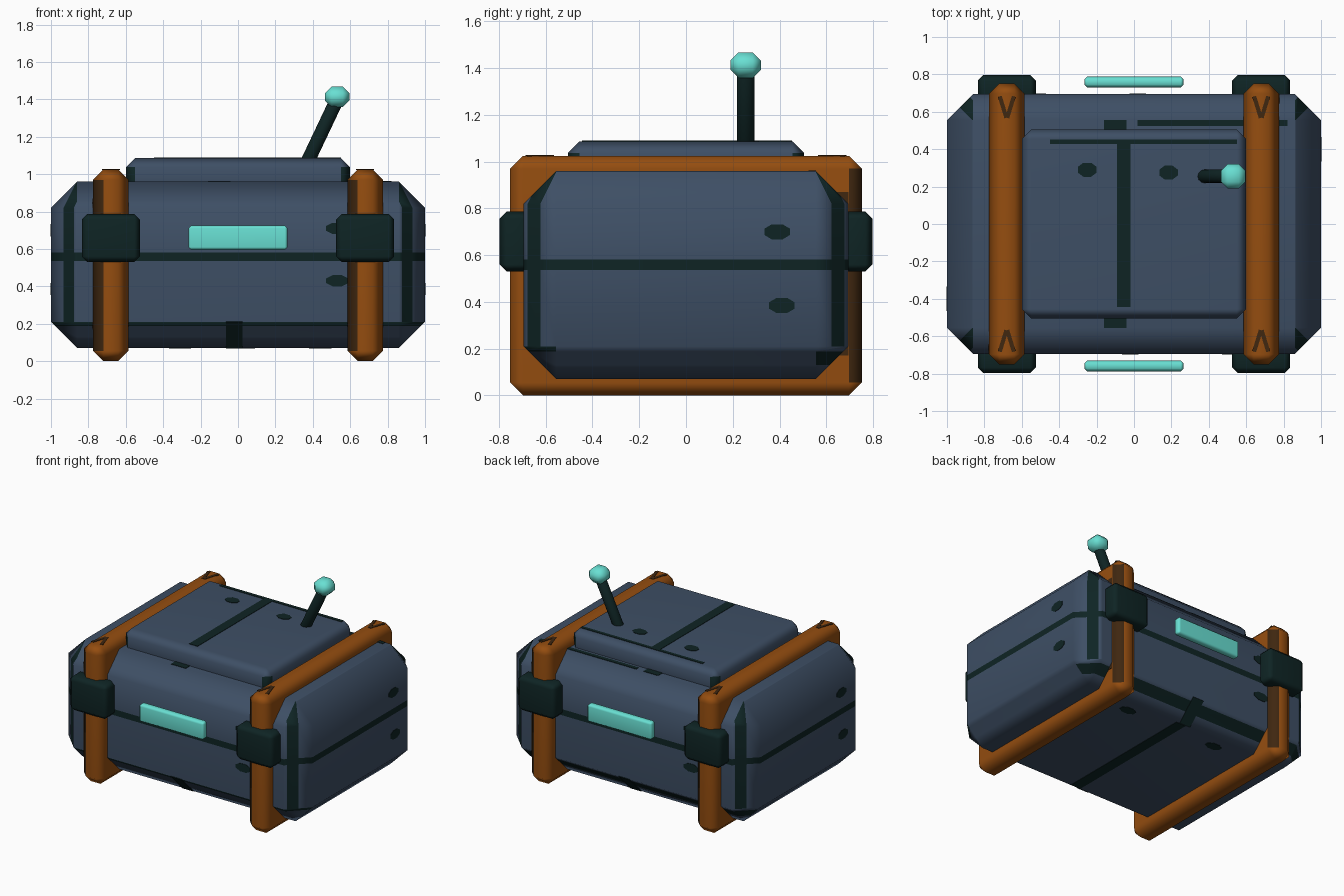
import bpy, bmesh, math
from mathutils import Vector, Matrix, Euler

old = bpy.data.objects.get("Cube")
if old:
    bpy.data.objects.remove(old, do_unlink=True)


def material(name, rgb):
    m = bpy.data.materials.new(name)
    m.use_nodes = True
    m.diffuse_color = (*rgb, 1)
    m.node_tree.nodes["Principled BSDF"].inputs["Base Color"].default_value = (*rgb, 1)
    return m


SLATE = material("slate_blue", (0.048, 0.078, 0.13))
DARK = material("dark_green", (0.0045, 0.0176, 0.0176))
ORANGE = material("burnt_orange", (0.30, 0.075, 0.005))
BROWN = material("dark_brown", (0.05, 0.02, 0.005))
CYAN = material("bright_cyan", (0.14, 0.74, 0.65))


def finish(bm, name, mats, loc=(0, 0, 0), rot=(0, 0, 0), smooth=True):
    """Turn a bmesh into a shaded object."""
    me = bpy.data.meshes.new(name)
    bm.normal_update()
    for f in bm.faces:
        f.smooth = smooth
    bm.to_mesh(me)
    bm.free()
    for m in mats:
        me.materials.append(m)
    ob = bpy.data.objects.new(name, me)
    ob.location, ob.rotation_euler = loc, rot
    bpy.context.scene.collection.objects.link(ob)
    if smooth:
        ob.modifiers.new("weighted_normals", 'WEIGHTED_NORMAL')
    return ob


def block(lo, hi, bevel=0):
    """Box between two corners with chamfered edges."""
    bm = bmesh.new()
    lo, hi = Vector(lo), Vector(hi)
    bmesh.ops.create_cube(bm, size=1, matrix=Matrix.Translation((lo + hi) / 2)
                          @ Matrix.Diagonal((*(hi - lo), 1)))
    if bevel:
        bmesh.ops.bevel(bm, geom=bm.edges[:], offset=bevel, segments=1,
                        profile=0.5, affect='EDGES')
    bm.normal_update()
    return bm


def cut(bm, test, co, no):
    """Slice only the faces that pass the test."""
    bm.normal_update()
    faces = [f for f in bm.faces if test(f.normal)]
    geom = set(faces)
    for f in faces:
        geom.update(f.edges)
        geom.update(f.verts)
    bmesh.ops.bisect_plane(bm, geom=list(geom), plane_co=co, plane_no=no, dist=1e-5)


def plate(name, loc, size, rot=(0, 0, 0), mat=DARK):
    """Thin painted strip lying on a surface."""
    h = Vector((size[0] / 2, size[1] / 2, 0.003))
    return finish(block(-h, h), name, [mat], loc, rot, False)


def dot(name, loc, size, rot):
    """Thin oval mark."""
    bm = bmesh.new()
    bmesh.ops.create_cone(bm, cap_ends=True, segments=8, radius1=0.54, radius2=0.54, depth=0.006,
                          matrix=Matrix.Diagonal((*size, 1, 1)) @ Matrix.Rotation(math.pi / 8, 4, 'Z'))
    return finish(bm, name, [DARK], loc, rot, False)


# Main body: chamfered box with a seam and corner stripes cut into it
W, D, Z0, Z1, C = 1.0, 0.695, 0.07, 0.96, 0.14
body = block((-W, -D, Z0), (W, D, Z1), C)
SEAM = (0.537, 0.582)
for z in SEAM:
    cut(body, lambda n: abs(n.z) < 0.1, (0, 0, z), (0, 0, 1))


def is_corner(n):
    return abs(n.x) > 0.3 and abs(n.y) > 0.3 and n.z > -0.3


def is_low_edge(n):
    return abs(n.y) > 0.5 and n.z < -0.5


STRIPE = (0.2, 0.31)
for sx in (-1, 1):
    for sy in (-1, 1):
        for u in STRIPE:
            cut(body, lambda n: is_corner(n) and n.x * sx > 0 and n.y * sy > 0,
                (sx * u, 0, 0), (sx, -sy, 0))
LOW = (0.13, 0.188)
for z in LOW:
    cut(body, is_low_edge, (0, 0, z), (0, 0, 1))
body.normal_update()
for f in body.faces:
    c, n = f.calc_center_median(), f.normal
    u = abs(c.x) - abs(c.y)
    seam = abs(n.z) < 0.1 and SEAM[0] < c.z < SEAM[1]
    stripe = is_corner(n) and STRIPE[0] < u < STRIPE[1]
    low = is_low_edge(n) and (LOW[0] < c.z < LOW[1] if n.y > 0 else c.z > LOW[1])
    f.material_index = int(seam or stripe or low)
finish(body, "body", [SLATE, DARK])

# Raised lid with dark corners
lid = block((-0.6, -0.505, 0.86), (0.6, 0.505, 1.087), 0.05)
for f in lid.faces:
    f.material_index = int(is_corner(f.normal) and abs(f.normal.z) < 0.1)
finish(lid, "lid", [SLATE, DARK])

# Painted lines on the lid, body top and underside
plate("lid_line", (-0.055, 0, 1.087), (0.07, 0.89))
plate("lid_back_line", (0.05, 0.44, 1.087), (1.0, 0.025))
plate("top_edge_line", (0.42, 0.54, Z1), (0.8, 0.03))
plate("underside_line", (0.05, 0, Z0), (0.08, 1.1))
for s, side in ((-1, "front"), (1, "back")):
    plate(side + "_top_mark", (-0.1, s * 0.53, Z1), (0.12, 0.05))
    plate(side + "_lower_branch", (-s * -0.02, s * (D - C / 2), Z0 + C / 2),
          (0.09, 0.2), (-s * math.radians(135), 0, 0))

# Small oval marks; the two ends and the two long sides repeat by half a turn
for x, y in ((-0.25, 0.29), (0.185, 0.275)):
    dot("lid_mark", (x, y, 1.087), (0.1, 0.075), (0, 0, 0))
for x in (-0.31, 0.44):
    dot("underside_mark", (x, 0.46, Z0), (0.12, 0.07), (0, 0, 0))
Q = math.pi / 2
for s in (-1, 1):
    for y, z in ((0.39, 0.7), (0.41, 0.385)):
        dot("end_mark", (s * W, s * y, z), (0.11, 0.065), (Q, 0, Q))
    for z in (0.43, 0.71):
        dot("side_mark", (-s * 0.53, s * D, z), (0.12, 0.06), (Q, 0, 0))

# Two straps, each with clips front and back
for s, side in ((-1, "right"), (1, "left")):
    x = s * 0.68
    strap = block((x - 0.095, -0.752, 0), (x + 0.095, 0.752, 1.025), 0.055)
    for f in strap.faces:
        n = f.normal
        f.material_index = int(abs(n.z) < 0.1 and abs(n.x) > 0.5
                               and n.x * n.y > 0.2)
    finish(strap, side + "_strap", [ORANGE, BROWN])
    plate(side + "_strap_side_line", (s * 0.775, s * 0.67, 0.52), (0.05, 0.7),
          (Q, 0, Q), BROWN)
    for t, end in ((-1, "front"), (1, "back")):
        ys = sorted((t * 0.64, t * 0.797))
        finish(block((x - 0.155, ys[0], 0.53), (x + 0.155, ys[1], 0.787), 0.03),
               f"{side}_{end}_clip", [DARK])
        # chevron on top of the strap end
        for k in (-1, 1):
            plate(f"{side}_{end}_chevron", (x + k * 0.02, t * 0.625, 1.025),
                  (0.022, 0.12), (0, 0, -k * t * 0.3), BROWN)

# Handle plates standing off the long sides
for t, end in ((-1, "front"), (1, "back")):
    ys = sorted((t * 0.73, t * 0.788))
    finish(block((-0.265, ys[0], 0.595), (0.265, ys[1], 0.725), 0.015),
           end + "_handle", [CYAN])

# Leaning antenna with a chamfered tip
a, b = Vector((0.345, 0.255, 1.01)), Vector((0.53, 0.255, 1.4))
rod = bmesh.new()
bmesh.ops.create_cone(rod, cap_ends=True, segments=12, radius1=0.037, radius2=0.037,
                      depth=(b - a).length)
finish(rod, "antenna_rod", [DARK], (a + b) / 2, (b - a).to_track_quat('Z', 'Y').to_euler())
finish(block((0.465, 0.19, 1.358), (0.595, 0.32, 1.468), 0.035), "antenna_tip", [CYAN])
